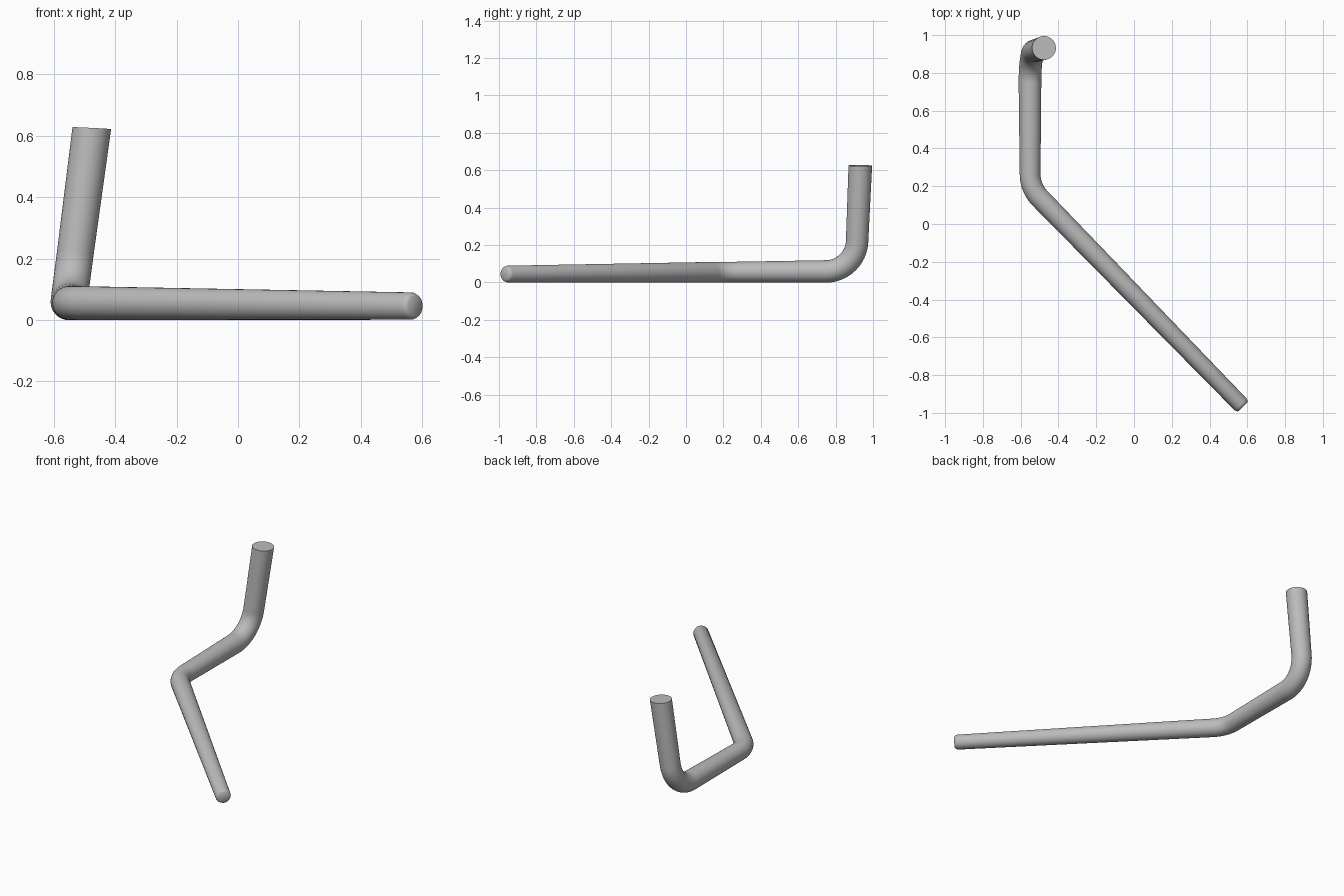
import bpy, bmesh, math
from mathutils import Vector

if "Cube" in bpy.data.objects:
    bpy.data.objects.remove(bpy.data.objects["Cube"])

SIDES = 32

steel = bpy.data.materials.new("grey_steel")
steel.diffuse_color = (0.5, 0.5, 0.5, 1)
steel.use_nodes = True
steel.node_tree.nodes["Principled BSDF"].inputs["Base Color"].default_value = steel.diffuse_color


def bend(before, corner, after, reach, steps):
    """Round a corner with a circular arc that starts `reach` from it."""
    a = (before - corner).normalized()
    b = (after - corner).normalized()
    half = a.angle(b) / 2
    mid = (a + b).normalized()
    centre = corner + mid * reach / math.cos(half)
    r = reach * math.tan(half)
    side = (b - a).normalized()
    sweep = math.pi / 2 - half
    pts = []
    for i in range(steps + 1):
        t = -sweep + 2 * sweep * i / steps
        pts.append(centre - mid * r * math.cos(t) + side * r * math.sin(t))
    return pts


# Centre line: tip, elbow, heel, stem top
tip = Vector((0.577, -0.968, 0.045))
elbow = Vector((-0.55, 0.19, 0.055))
heel = Vector((-0.551, 0.908, 0.06))
top = Vector((-0.4765, 0.932, 0.625))

arm = (elbow - tip).normalized()
path = [(tip, 0.033), (tip + arm * 0.005, 0.039), (tip + arm * 0.018, 0.0445)]
path += [(p, 0.055) for p in bend(tip, elbow, heel, 0.075, 10)]
path += [(p, 0.060) for p in bend(elbow, heel, top, 0.16, 16)]
path += [(top, 0.0632)]

# Sweep a circle along the centre line
bm = bmesh.new()
rings = []
ref = Vector((0, 0, 1))
for i, (p, r) in enumerate(path):
    prev = path[max(i - 1, 0)][0]
    nxt = path[min(i + 1, len(path) - 1)][0]
    d_in, d_out = (p - prev).normalized(), (nxt - p).normalized()
    tangent = (d_in + d_out).normalized()
    if i == len(path) - 1:
        tangent = Vector((0.05, 0.01, 1)).normalized()
    ref = (ref - tangent * ref.dot(tangent)).normalized()
    other = tangent.cross(ref)
    ring = []
    for k in range(SIDES):
        a = 2 * math.pi * k / SIDES
        ring.append(bm.verts.new(p + (ref * math.cos(a) + other * math.sin(a)) * r))
    rings.append(ring)

for lo, hi in zip(rings, rings[1:]):
    for k in range(SIDES):
        n = (k + 1) % SIDES
        bm.faces.new((lo[k], lo[n], hi[n], hi[k]))

# Flat end caps
bm.faces.new(rings[0][::-1])
bm.faces.new(rings[-1])
bmesh.ops.recalc_face_normals(bm, faces=bm.faces)

mesh = bpy.data.meshes.new("bent_rod")
bm.to_mesh(mesh)
bm.free()
mesh.materials.append(steel)
rod = bpy.data.objects.new("bent_rod", mesh)
bpy.context.collection.objects.link(rod)
bpy.context.view_layer.objects.active = rod
rod.select_set(True)
bpy.ops.object.shade_smooth_by_angle(angle=math.radians(40))
